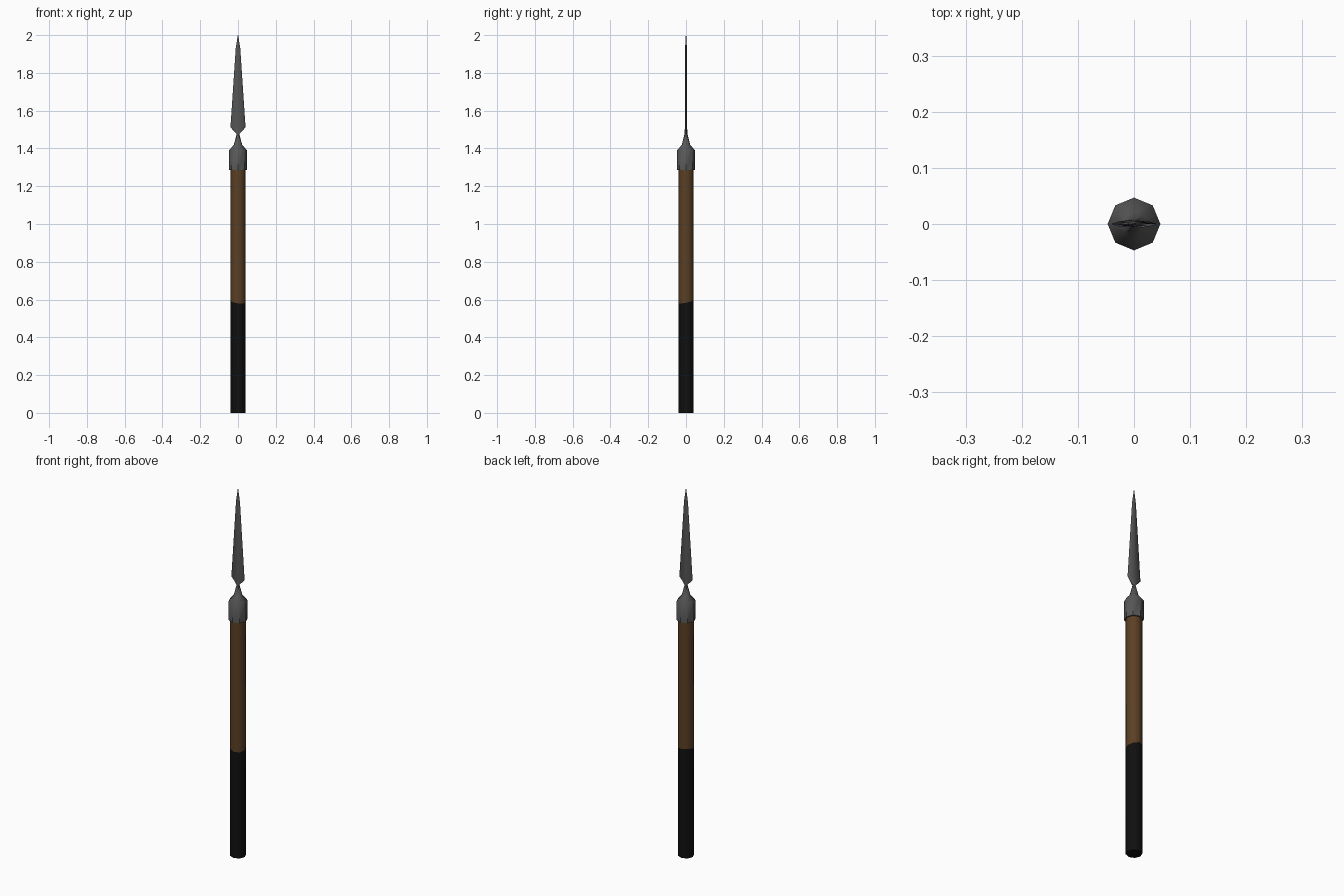
import bpy, bmesh, math

if "Cube" in bpy.data.objects:
    bpy.data.objects.remove(bpy.data.objects["Cube"])

SIDES = 8


def material(name, rgb):
    m = bpy.data.materials.new(name)
    m.diffuse_color = (*rgb, 1.0)
    m.use_nodes = True
    m.node_tree.nodes["Principled BSDF"].inputs["Base Color"].default_value = m.diffuse_color
    return m


steel = material("dark steel", (0.095, 0.095, 0.095))
wood = material("brown wood", (0.105, 0.05, 0.018))
grip = material("black grip", (0.005, 0.005, 0.005))


def loft(name, rings, mats, rule=None, slant=None, angle=50, cap_top=True):
    """Skin eight-sided elliptical rings (half width x, half depth y, height z)."""
    bm = bmesh.new()
    loops = []
    for i, (rx, ry, z) in enumerate(rings):
        loop = []
        for k in range(SIDES):
            a = 2 * math.pi * k / SIDES
            x, y = rx * math.cos(a), ry * math.sin(a)
            dz = slant(x, y) if slant and i == 1 else 0
            loop.append(bm.verts.new((x, y, z + dz)))
        loops.append(loop)
    for i, (a, b) in enumerate(zip(loops, loops[1:])):
        for k in range(SIDES):
            n = (k + 1) % SIDES
            f = bm.faces.new((a[k], a[n], b[n], b[k]))
            f.material_index = rule(i) if rule else 0
    bm.faces.new(loops[0][::-1])
    top = bm.faces.new(loops[-1])
    top.material_index = len(mats) - 1
    bmesh.ops.recalc_face_normals(bm, faces=bm.faces)
    me = bpy.data.meshes.new(name)
    bm.to_mesh(me)
    bm.free()
    ob = bpy.data.objects.new(name, me)
    bpy.context.collection.objects.link(ob)
    for m in mats:
        me.materials.append(m)
    bpy.ops.object.select_all(action='DESELECT')
    ob.select_set(True)
    bpy.context.view_layer.objects.active = ob
    bpy.ops.object.shade_smooth_by_angle(angle=math.radians(angle))
    return ob


# shaft: black grip below, bare wood above, with a slightly uneven boundary
loft("shaft", [(0.04, 0.04, 0), (0.04, 0.04, 0.588), (0.04, 0.04, 1.32)],
     [grip, wood], rule=lambda i: i,
     slant=lambda x, y: -0.12 * x + 0.2 * y)

# spearhead: socket, shoulder, pinched neck and flat leaf blade
loft("spearhead", [
    (0.047, 0.047, 1.287),
    (0.047, 0.047, 1.39),
    (0.022, 0.022, 1.42),
    (0.007, 0.008, 1.476),
    (0.040, 0.006, 1.512),
    (0.012, 0.005, 1.93),
    (0.001, 0.001, 2.0),
], [steel], angle=40)
